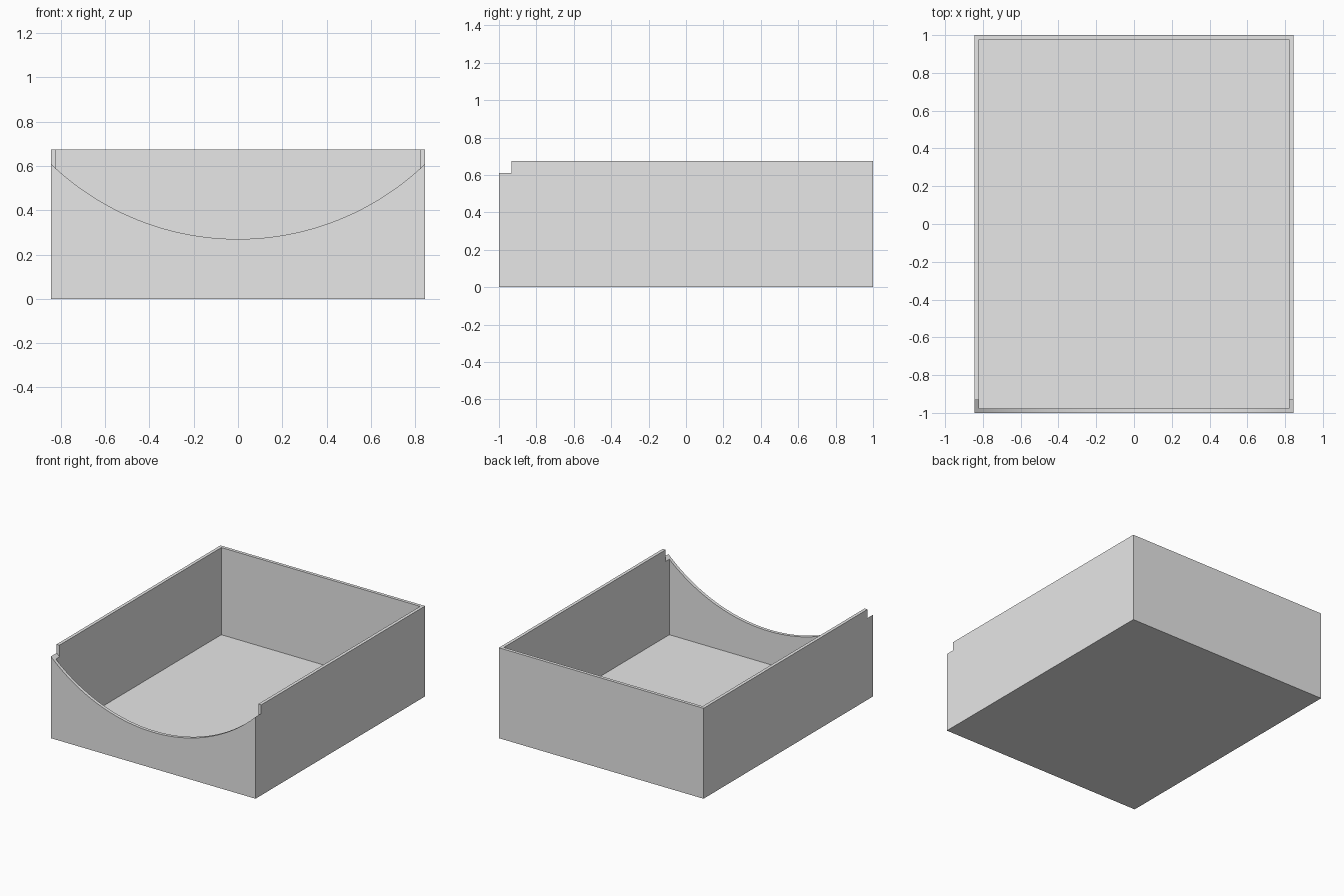
import bpy
import math

cube = bpy.data.objects.get("Cube")
if cube:
    bpy.data.objects.remove(cube, do_unlink=True)

WIDTH, LENGTH, HEIGHT = 1.69, 2.0, 0.675
WALL = 0.024
RADIUS, LOW_Z, NOTCH = 1.22, 0.27, 0.067   # scooped front opening

grey = bpy.data.materials.new("light_grey")
grey.use_nodes = True
grey.diffuse_color = (0.8, 0.8, 0.8, 1)
grey.node_tree.nodes["Principled BSDF"].inputs["Base Color"].default_value = (0.8, 0.8, 0.8, 1)


def box(name, size, centre):
    bpy.ops.mesh.primitive_cube_add(size=1, location=centre)
    obj = bpy.context.object
    obj.name = name
    obj.scale = size
    bpy.ops.object.transform_apply(location=True, rotation=True, scale=True)
    obj.data.materials.append(grey)
    return obj


def cut(target, cutter):
    cutter.hide_render = True
    mod = target.modifiers.new("cut", 'BOOLEAN')
    mod.operation = 'DIFFERENCE'
    mod.solver = 'EXACT'
    mod.object = cutter
    bpy.context.view_layer.objects.active = target
    bpy.ops.object.modifier_apply(modifier=mod.name)
    bpy.data.objects.remove(cutter, do_unlink=True)


# Outer tray block
tray = box("open_tray", (WIDTH, LENGTH, HEIGHT), (0, 0, HEIGHT / 2))

# Hollow inside, leaving a thin floor and walls
cut(tray, box("cavity_cutter", (WIDTH - 2 * WALL, LENGTH - 2 * WALL, HEIGHT),
              (0, 0, WALL + HEIGHT / 2)))

# Curved opening through the front wall and the front ends of the side walls
depth = 0.2
bpy.ops.mesh.primitive_cylinder_add(
    vertices=200, radius=RADIUS, depth=depth, rotation=(math.pi / 2, 0, 0),
    location=(0, -LENGTH / 2 + NOTCH - depth / 2, LOW_Z + RADIUS))
scoop = bpy.context.object
scoop.name = "scoop_cutter"
scoop.data.materials.append(grey)
cut(tray, scoop)

# Smooth curve, sharp edges
bpy.ops.object.select_all(action='DESELECT')
tray.select_set(True)
bpy.context.view_layer.objects.active = tray
bpy.ops.object.shade_smooth_by_angle(angle=math.radians(30))
